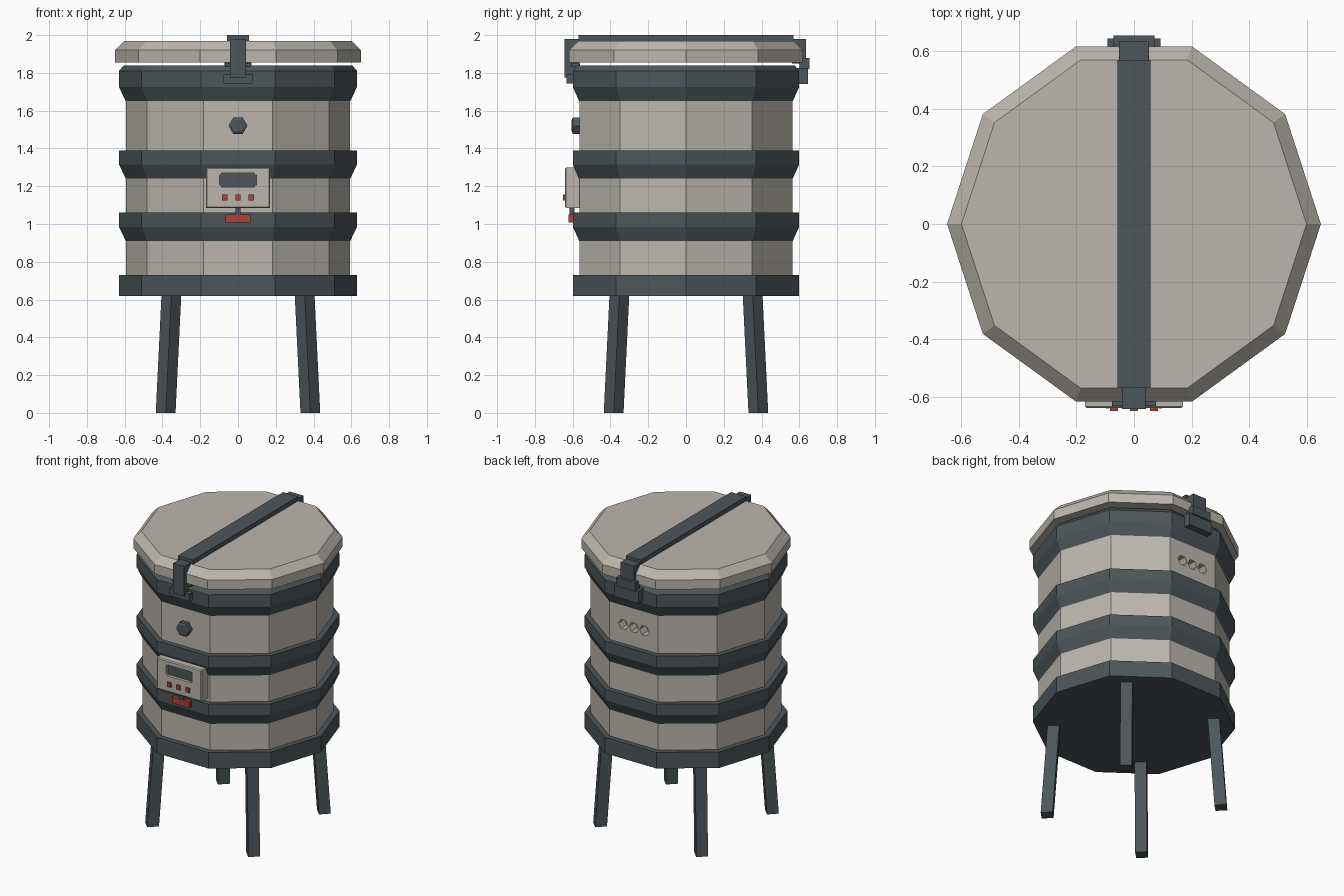
import bpy
import bmesh
import math
from mathutils import Matrix, Vector

cube = bpy.data.objects.get("Cube")
if cube:
    bpy.data.objects.remove(cube, do_unlink=True)


def material(name, rgb):
    mat = bpy.data.materials.new(name)
    mat.use_nodes = True
    mat.diffuse_color = (*rgb, 1)
    mat.node_tree.nodes["Principled BSDF"].inputs["Base Color"].default_value = (*rgb, 1)
    return mat


LIGHT = material("warm grey", (0.50, 0.47, 0.42))
DARK = material("dark slate", (0.073, 0.093, 0.102))
RED = material("brick red", (0.42, 0.055, 0.035))


def finish(name, bm, *mats):
    bmesh.ops.recalc_face_normals(bm, faces=bm.faces)
    mesh = bpy.data.meshes.new(name)
    bm.to_mesh(mesh)
    bm.free()
    for mat in mats:
        mesh.materials.append(mat)
    obj = bpy.data.objects.new(name, mesh)
    bpy.context.collection.objects.link(obj)
    return obj


def prism(name, profile, mat, sides=10, matrix=Matrix()):
    """Stack of polygon rings given as (radius, height), capped at both ends."""
    bm = bmesh.new()
    rings = []
    for r, z in profile:
        angles = [math.tau * i / sides for i in range(sides)]
        rings.append([bm.verts.new((r * math.cos(a), r * math.sin(a), z)) for a in angles])
    for low, high in zip(rings, rings[1:]):
        for i in range(sides):
            j = (i + 1) % sides
            bm.faces.new((low[i], low[j], high[j], high[i]))
    bm.faces.new(rings[0])
    bm.faces.new(rings[-1])
    bm.transform(matrix)
    return finish(name, bm, mat)


def box_mesh(x, y, z):
    """Box mesh spanning the (min, max) pairs."""
    bm = bmesh.new()
    bmesh.ops.create_cube(bm, size=1)
    for v in bm.verts:
        v.co = [sum(s) / 2 + c * (s[1] - s[0]) for c, s in zip(v.co, (x, y, z))]
    return bm


def box(name, x, y, z, mat):
    return finish(name, box_mesh(x, y, z), mat)


# Barrel body with three hexagonal vents sunk in the back
BODY, BAND = 0.594, 0.63
body = prism("barrel_body", [(BODY, 0.64), (BODY, 1.82)], LIGHT)
for x in (-0.08, 0, 0.08):
    place = Matrix.Translation((x, 0.6, 1.52)) @ Matrix.Rotation(math.pi / 2, 4, "X")
    cutter = prism("vent_cutter", [(0.036, -0.1), (0.036, 0.1)], LIGHT, 6, place)
    cutter.hide_render = True
    cut = body.modifiers.new("vent", "BOOLEAN")
    cut.operation, cut.solver, cut.object = "DIFFERENCE", "EXACT", cutter
    bpy.context.view_layer.objects.active = body
    bpy.ops.object.modifier_apply(modifier=cut.name)
    bpy.data.objects.remove(cutter, do_unlink=True)

# Bands and lid
prism("base_band", [(BAND, 0.62), (BAND, 0.73)], DARK)
for name, top in (("lower_band", 1.06), ("middle_band", 1.39)):
    prism(name, [(BODY, top - 0.15), (BAND, top - 0.075), (BAND, top)], DARK)
prism("rim_band", [(BODY, 1.65), (BAND, 1.725), (BAND, 1.81), (0.605, 1.84)], DARK)
prism("lid", [(0.65, 1.855), (0.65, 1.92), (0.60, 1.97)], LIGHT)

# Strap over the lid, front latch and rear hinge
box("lid_strap", (-0.057, 0.057), (-0.57, 0.57), (1.96, 2.0), DARK)
box("latch_arm", (-0.042, 0.042), (-0.643, -0.565), (1.775, 1.98), DARK)
box("latch_plate", (-0.077, 0.077), (-0.633, -0.59), (1.745, 1.795), DARK)
box("latch_ledge", (-0.07, 0.07), (-0.61, -0.56), (1.835, 1.85), DARK)
box("hinge_arm", (-0.052, 0.052), (0.56, 0.635), (1.85, 1.98), DARK)
box("hinge_knuckle", (-0.072, 0.072), (0.6, 0.655), (1.82, 1.88), DARK)
box("hinge_plate", (-0.093, 0.093), (0.58, 0.645), (1.74, 1.825), DARK)

# Hexagonal knob
facing = Matrix.Translation((0, -0.56, 1.52)) @ Matrix.Rotation(math.pi / 2, 4, "X")
prism("knob", [(0.05, 0), (0.05, 0.038), (0.036, 0.045)], DARK, 6, facing)

# Control panel with a recessed screen
PANEL_Y = -0.64
bm = box_mesh((-0.17, 0.17), (PANEL_Y, -0.555), (1.085, 1.30))
front_edges = [e for e in bm.edges if all(v.co.y < -0.6 for v in e.verts)]
bmesh.ops.bevel(bm, geom=front_edges, offset=0.006, segments=1, affect="EDGES")
bm.normal_update()
front = min(bm.faces, key=lambda f: f.calc_center_median().y)
bmesh.ops.inset_individual(bm, faces=[front], thickness=0.02)
for v in front.verts:
    v.co.x = math.copysign(0.098, v.co.x)
    v.co.z = 1.27 if v.co.z > 1.19 else 1.195
recess = bmesh.ops.extrude_discrete_faces(bm, faces=[front])["faces"][0]
bmesh.ops.translate(bm, verts=recess.verts, vec=Vector((0, 0.02, 0)))
recess.material_index = 1
finish("control_panel", bm, LIGHT, DARK)

for side, x in (("left", 0.092), ("right", -0.092)):
    for level, z in (("upper", 1.264), ("lower", 1.201)):
        box(f"{level}_{side}_screen_screw", (x - 0.005, x + 0.005),
            (PANEL_Y - 0.001, -0.62), (z - 0.005, z + 0.005), LIGHT)
for name, x in (("right", -0.07), ("middle", 0), ("left", 0.07)):
    box(f"{name}_button", (x - 0.014, x + 0.014), (-0.65, -0.63), (1.125, 1.156), RED)

# Small tap under the panel
box("tap_stem", (-0.014, 0.014), (-0.616, -0.59), (1.04, 1.09), DARK)
box("tap_handle", (-0.066, 0.066), (-0.622, -0.59), (1.008, 1.05), RED)

# Four splayed square legs set on the diagonals
for sx, side in ((1, "left"), (-1, "right")):
    for sy, end in ((-1, "front"), (1, "back")):
        bm = bmesh.new()
        bmesh.ops.create_cube(bm, size=1)
        bm.transform(Matrix.Rotation(math.pi / 4, 4, "Z") @ Matrix.Diagonal((0.074, 0.074, 0.64, 1)))
        for v in bm.verts:
            reach = 0.352 if v.co.z > 0 else 0.383
            v.co += Vector((sx * reach, sy * reach, 0.32))
        finish(f"{end}_{side}_leg", bm, DARK)
